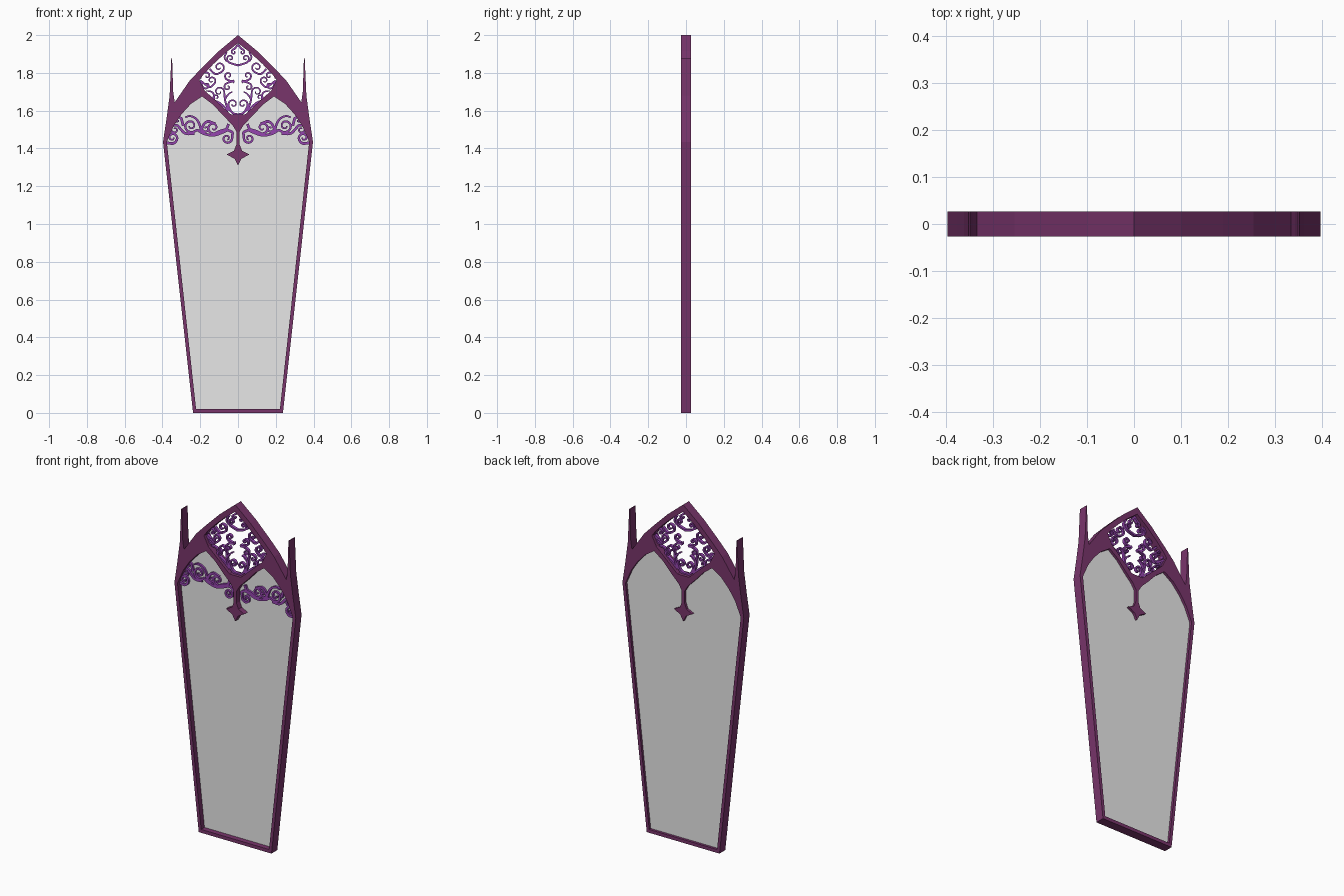
import bpy
import bmesh
from math import pi, sin, cos, radians
from mathutils import Vector

if "Cube" in bpy.data.objects:
    bpy.data.objects.remove(bpy.data.objects["Cube"])


def material(name, rgb):
    m = bpy.data.materials.new(name)
    m.use_nodes = True
    m.diffuse_color = (*rgb, 1)
    m.node_tree.nodes["Principled BSDF"].inputs["Base Color"].default_value = (*rgb, 1)
    return m


PLUM = material("plum frame", (0.19, 0.035, 0.148))
VIOLET = material("violet scrollwork", (0.3, 0.06, 0.43))
GREY = material("grey glass", (0.8, 0.8, 0.8))


def add_object(name, mesh, mat):
    mesh.materials.clear()
    mesh.materials.append(mat)
    mesh.shade_flat()
    ob = bpy.data.objects.new(name, mesh)
    bpy.context.collection.objects.link(ob)
    return ob


def mirrored(half):
    """Close a right-hand half outline, listed top to bottom, across x = 0."""
    return half + [(-x, z) for x, z in reversed(half) if x > 0]


def plate(name, outlines, mat, depth, y=0):
    """Upright extruded plate; outlines inside the first one become holes."""
    c = bpy.data.curves.new(name, "CURVE")
    c.dimensions = "2D"
    c.fill_mode = "BOTH"
    c.extrude = depth
    for pts in outlines:
        s = c.splines.new("POLY")
        s.points.add(len(pts) - 1)
        for p, (x, z) in zip(s.points, pts):
            p.co = (x, z, 0, 1)
        s.use_cyclic_u = True
    tmp = bpy.data.objects.new(name + "_curve", c)
    bpy.context.collection.objects.link(tmp)
    dg = bpy.context.evaluated_depsgraph_get()
    mesh = bpy.data.meshes.new_from_object(tmp.evaluated_get(dg))
    bpy.data.objects.remove(tmp)
    ob = add_object(name, mesh, mat)
    ob.rotation_euler.x = pi / 2
    ob.location.y = y


def smoothed(path):
    """One round of corner cutting, keeping the ends."""
    pts = [Vector(p) for p in path]
    out = [pts[0]]
    for a, b in zip(pts, pts[1:]):
        out += [a.lerp(b, .25), a.lerp(b, .75)]
    return out + [pts[-1]]


def ribbons(name, paths, mat, width, depth, y=0):
    """Flat-fronted strips that follow each path and taper towards its tip."""
    bm = bmesh.new()
    for path in paths:
        pts = smoothed(smoothed(path))
        rings = []
        for i, p in enumerate(pts):
            d = (pts[min(i + 1, len(pts) - 1)] - pts[max(i - 1, 0)]).normalized()
            side = Vector((-d.y, d.x)) * width * (1 - .5 * i / len(pts))
            a, b = p + side, p - side
            rings.append([bm.verts.new((q.x, y + e, q.y))
                          for q, e in ((a, -depth), (b, -depth), (b, depth), (a, depth))])
        for r, s in zip(rings, rings[1:]):
            for k in range(4):
                j = (k + 1) % 4
                bm.faces.new((r[k], r[j], s[j], s[k]))
        bm.faces.new(rings[0])
        bm.faces.new(rings[-1])
    bmesh.ops.recalc_face_normals(bm, faces=bm.faces)
    mesh = bpy.data.meshes.new(name)
    bm.to_mesh(mesh)
    bm.free()
    add_object(name, mesh, mat)


# Frame: outer silhouette with side spires, arched opening, diamond opening
outer = mirrored([(0, 2), (.1, 1.917), (.19, 1.828), (.255, 1.76), (.3, 1.695), (.335, 1.645),
                  (.343, 1.7), (.349, 1.88), (.353, 1.88), (.362, 1.68), (.378, 1.56),
                  (.397, 1.435), (.238, 0)])
opening = mirrored([(0, 1.31), (.018, 1.345), (.06, 1.368), (.022, 1.387), (.009, 1.42),
                    (.009, 1.49), (.03, 1.525), (.08, 1.575), (.13, 1.63), (.19, 1.675),
                    (.25, 1.635), (.3, 1.58), (.34, 1.52), (.377, 1.435), (.222, .02)])
diamond = mirrored([(0, 1.957), (.065, 1.907), (.13, 1.847), (.18, 1.795), (.204, 1.762),
                    (.175, 1.705), (.125, 1.66), (.037, 1.58)])
plate("frame", [outer, opening, diamond], PLUM, .027)

# Glass pane, tucked into the frame behind the arches
pane = mirrored([(0, 1.56), (.06, 1.585), (.19, 1.685), (.26, 1.64), (.31, 1.585),
                 (.35, 1.525), (.386, 1.435), (.23, .01)])
plate("glass_pane", [pane], GREY, .004, y=.008)


def scroll(stem, cx, cz, r, start, turns):
    """A stem that winds into a spiral; negative turns go clockwise."""
    n = int(abs(turns) * 9)
    coil = []
    for i in range(n + 1):
        t = i / n
        a = radians(start) + 2 * pi * turns * t
        rad = r * (1 - .78 * t)
        coil.append((cx + rad * cos(a), cz + rad * sin(a)))
    return stem + coil


def both_sides(paths):
    return paths + [[(-x, z) for x, z in p] for p in paths]


# Scrollwork filling the diamond
tracery = [
    scroll([(.0, 1.58), (.03, 1.585)], .026, 1.635, .028, -30, 1.1),
    scroll([(.03, 1.59), (.06, 1.62), (.07, 1.66)], .1, 1.7, .03, 200, -1.1),
    scroll([(.05, 1.6), (.1, 1.645)], .115, 1.67, .02, -60, .9),
    scroll([(.2, 1.76), (.15, 1.72)], .14, 1.76, .025, -110, -1.1),
    scroll([(.2, 1.76), (.19, 1.73)], .168, 1.735, .02, -50, -.9),
    scroll([(.2, 1.77), (.19, 1.8)], .165, 1.785, .02, 50, .9),
    scroll([(.15, 1.82), (.12, 1.79)], .1, 1.83, .032, -90, -1.2),
    scroll([(.02, 1.76), (.03, 1.755)], .05, 1.785, .024, -80, 1),
    scroll([(.02, 1.75), (.03, 1.755)], .055, 1.725, .022, 90, -1),
    scroll([(.0, 1.84), (.02, 1.845), (.05, 1.855)], .04, 1.877, .02, -30, 1),
    scroll([(.0, 1.95), (.02, 1.925)], .022, 1.91, .015, 80, -.9),
    [(.07, 1.66), (.05, 1.69), (.03, 1.7)],
    [(.125, 1.66), (.13, 1.7), (.17, 1.705)],
    [(.06, 1.91), (.075, 1.88), (.06, 1.86)],
]
ribbons("diamond_scrollwork", both_sides(tracery), VIOLET, .0055, .009)

# Vine running across the pane below the arches
vine = [
    scroll([(.13, 1.475), (.09, 1.495), (.06, 1.5), (.025, 1.485)], .058, 1.453, .03, 150, 1.3),
    scroll([(.05, 1.53), (.06, 1.5), (.09, 1.49)], .13, 1.51, .035, -110, 1.2),
    scroll([(.06, 1.495), (.13, 1.465), (.19, 1.48)], .25, 1.52, .04, -150, 1.4),
    scroll([(.12, 1.53), (.17, 1.55), (.2, 1.49)], .17, 1.505, .02, -20, -.9),
    scroll([(.23, 1.48), (.28, 1.475), (.31, 1.51)], .335, 1.5, .027, 120, -1.2),
    scroll([(.38, 1.43), (.345, 1.425)], .347, 1.457, .03, -110, -1.2),
    scroll([(.29, 1.52), (.3, 1.56)], .32, 1.55, .02, 150, -.9),
    [(.19, 1.48), (.21, 1.55), (.25, 1.575), (.28, 1.565)],
]
ribbons("vine_scrollwork", both_sides(vine), VIOLET, .0075, .006, y=-.004)
